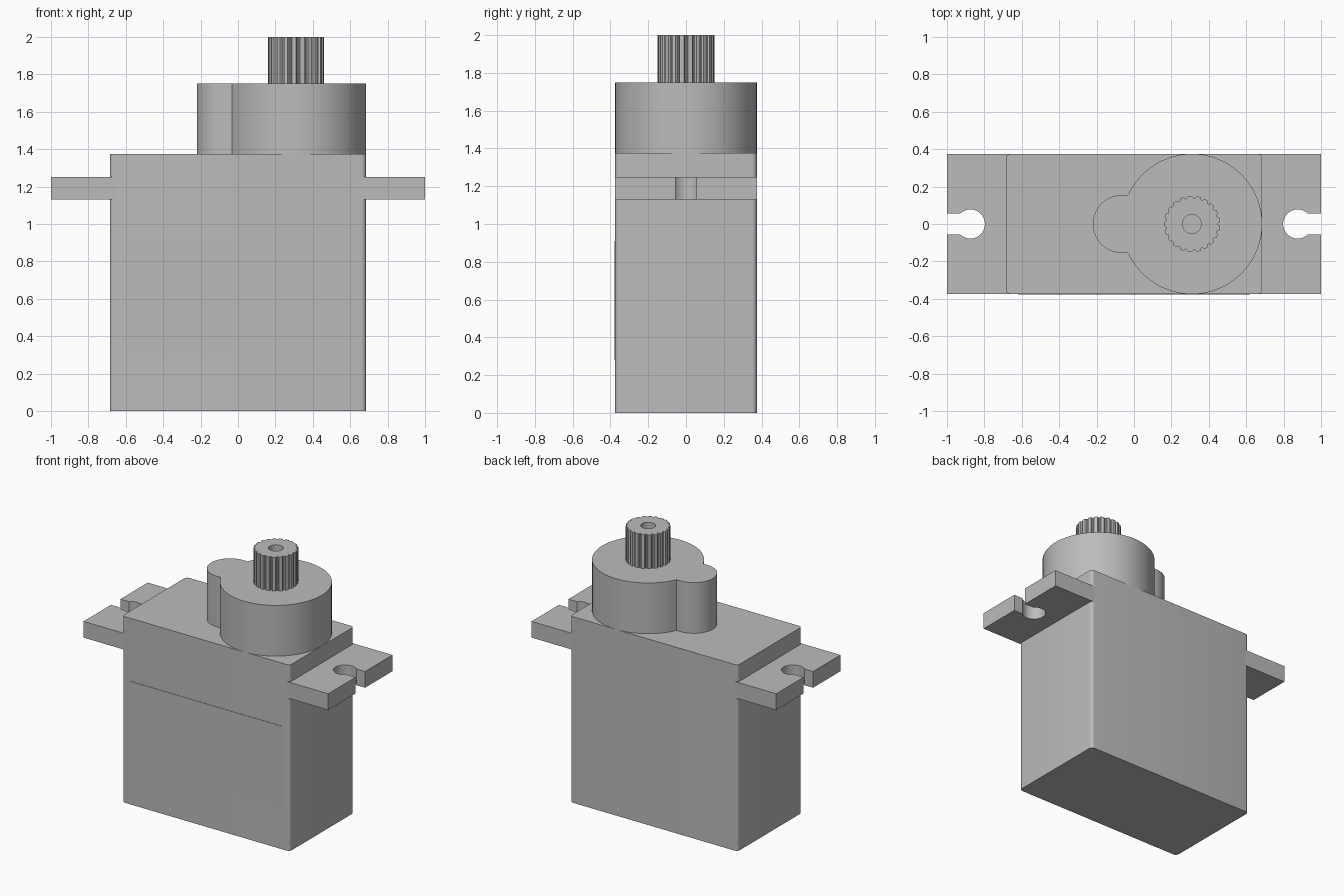
import bpy
import bmesh
from math import pi, sin, cos, radians, asin, sqrt

cube = bpy.data.objects.get("Cube")
if cube:
    bpy.data.objects.remove(cube)

grey = bpy.data.materials.new("grey plastic")
grey.use_nodes = True
colour = (0.5, 0.5, 0.5, 1)
grey.diffuse_color = colour
grey.node_tree.nodes["Principled BSDF"].inputs["Base Color"].default_value = colour


def arc(cx, cy, r, start, end, steps):
    """Points along an arc, angles in radians."""
    angles = [start + (end - start) * i / steps for i in range(steps + 1)]
    return [(cx + r * cos(a), cy + r * sin(a)) for a in angles]


def loft(name, rings):
    """Skin a stack of (outline, z) rings and cap both ends."""
    bm = bmesh.new()
    loops = [[bm.verts.new((x, y, z)) for x, y in pts] for pts, z in rings]
    for low, high in zip(loops, loops[1:]):
        for i in range(len(low)):
            bm.faces.new((low[i - 1], low[i], high[i], high[i - 1]))
    bm.faces.new(loops[0][::-1])
    bm.faces.new(loops[-1])
    bmesh.ops.recalc_face_normals(bm, faces=bm.faces)
    mesh = bpy.data.meshes.new(name)
    bm.to_mesh(mesh)
    bm.free()
    mesh.materials.append(grey)
    obj = bpy.data.objects.new(name, mesh)
    bpy.context.collection.objects.link(obj)
    bpy.ops.object.select_all(action="DESELECT")
    obj.select_set(True)
    bpy.context.view_layer.objects.active = obj
    bpy.ops.object.shade_smooth_by_angle(angle=radians(30))
    return obj


half_x, half_y, corner = 0.685, 0.375, 0.025
body_top, gearbox_top, shaft_top = 1.375, 1.75, 2.0
shaft_x = half_x - half_y

# Case with rounded upright edges
outline = []
for i, (sx, sy) in enumerate([(1, 1), (-1, 1), (-1, -1), (1, -1)]):
    outline += arc(sx * (half_x - corner), sy * (half_y - corner), corner,
                   i * pi / 2, (i + 1) * pi / 2, 6)
loft("case", [(outline, 0), (outline, body_top)])

# Thin label plate on the front
label = [(-0.62, -0.378), (0.62, -0.378), (0.62, -0.37), (-0.62, -0.37)]
loft("front_label", [(label, 0.28), (label, 0.91)])

# Mounting ears with keyhole slots
hole_x, hole_r, slot = 0.875, 0.078, 0.055
open_angle = asin(slot / hole_r)
ear = [(0.66, -half_y), (1, -half_y), (1, -slot)]
ear += arc(hole_x, 0, hole_r, 2 * pi - open_angle, open_angle, 32)
ear += [(1, slot), (1, half_y), (0.66, half_y)]
for name, side in (("left_ear", 1), ("right_ear", -1)):
    pts = [(side * x, y) for x, y in ear]
    loft(name, [(pts, 1.13), (pts, 1.25)])

# Gearbox: large round housing joined to a small round lobe
lobe_r = 0.155
meet = pi - asin(lobe_r / half_y)
gearbox = arc(shaft_x, 0, half_y, -meet, meet, 80)
gearbox += arc(-0.065, 0, lobe_r, pi / 2, 3 * pi / 2, 32)
loft("gearbox", [(gearbox, body_top), (gearbox, gearbox_top)])

# Splined output shaft with a blind screw hole
teeth, steps = 21, 8
count = teeth * steps
spline, bore = [], []
for i in range(count):
    a = 2 * pi * i / count
    r = 0.15 - 0.012 * sqrt(max(0, cos(a * teeth)))
    spline.append((shaft_x + r * cos(a), r * sin(a)))
    bore.append((shaft_x + 0.05 * cos(a), 0.05 * sin(a)))
loft("output_shaft", [(spline, gearbox_top), (spline, shaft_top),
                      (bore, shaft_top), (bore, gearbox_top + 0.02)])
